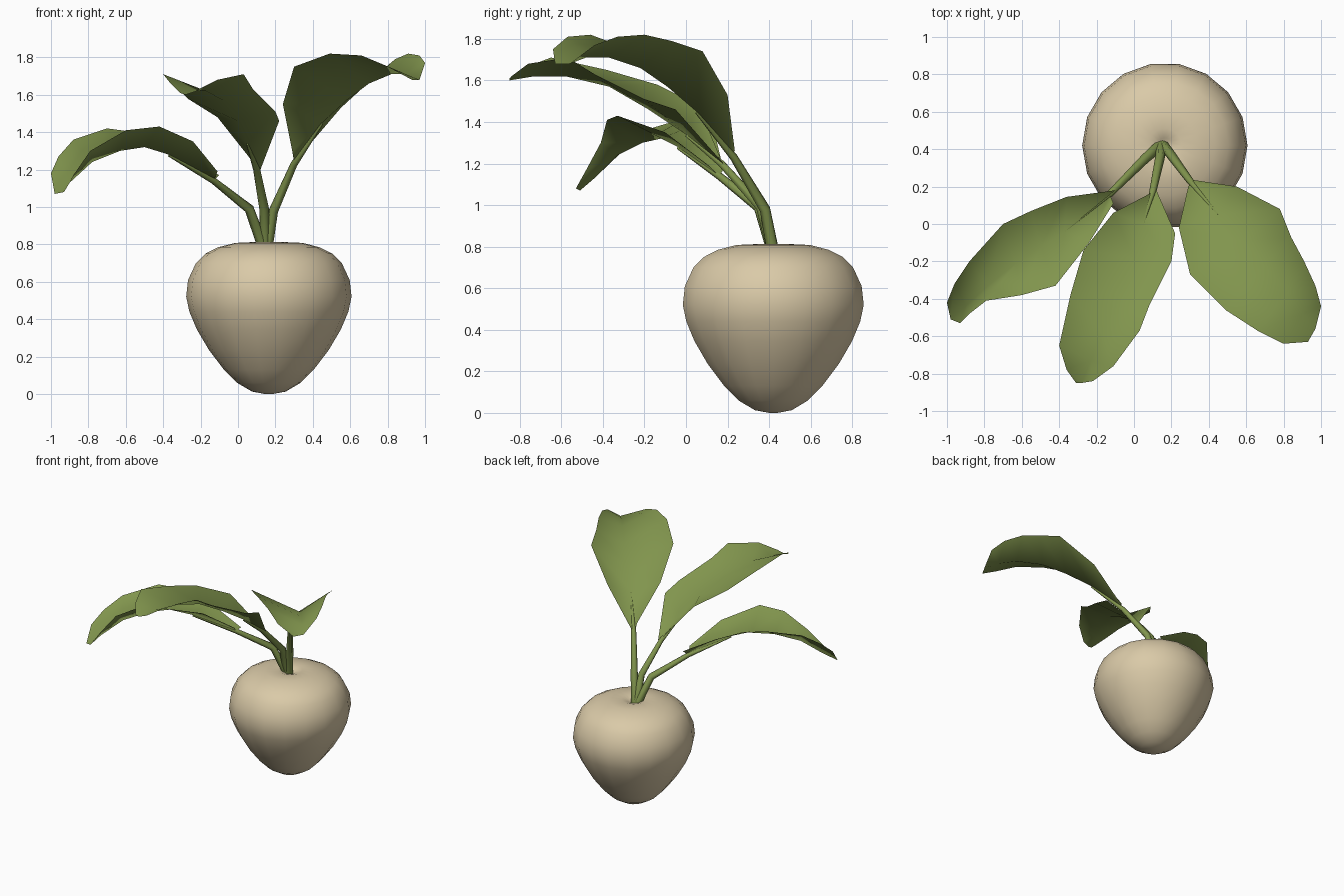
import bpy, bmesh, math


def material(name, rgb):
    m = bpy.data.materials.new(name)
    m.diffuse_color = (*rgb, 1)
    return m


ROOT = material("cream_root", (0.70, 0.59, 0.39))
GREEN = material("leaf_green", (0.22, 0.30, 0.075))


def finish(bm, name, mat, angle=180):
    mesh = bpy.data.meshes.new(name)
    bm.to_mesh(mesh)
    bm.free()
    mesh.materials.append(mat)
    ob = bpy.data.objects.new(name, mesh)
    bpy.context.collection.objects.link(ob)
    bpy.ops.object.select_all(action='DESELECT')
    ob.select_set(True)
    bpy.context.view_layer.objects.active = ob
    bpy.ops.object.shade_smooth_by_angle(angle=math.radians(angle))
    return ob


def lathe(name, profile, centre, sides, mat):
    """Closed solid of revolution from (radius, height) pairs."""
    bm = bmesh.new()
    rings = []
    for r, z in profile:
        rings.append([bm.verts.new((centre[0] + r * math.cos(math.tau * i / sides),
                                    centre[1] + r * math.sin(math.tau * i / sides), z))
                      for i in range(sides)])
    for a, b in zip(rings, rings[1:]):
        for i in range(sides):
            j = (i + 1) % sides
            bm.faces.new((a[i], a[j], b[j], b[i]))
    bm.faces.new(rings[0][::-1])
    bm.faces.new(rings[-1])
    return finish(bm, name, mat)


def leaf(name, left, rib, right):
    """Thin V-folded blade stretched between two edges and a midrib."""
    bm = bmesh.new()
    rails = [[bm.verts.new(p) for p in rail] for rail in (left, rib, right)]
    for a, b in zip(rails, rails[1:]):
        for i in range(len(a) - 1):
            bm.faces.new((a[i], a[i + 1], b[i + 1], b[i]))
    bmesh.ops.recalc_face_normals(bm, faces=bm.faces)
    if sum(f.normal.z for f in bm.faces) < 0:
        bmesh.ops.reverse_faces(bm, faces=bm.faces)
    return finish(bm, name, GREEN)


def stem(name, points, radii):
    """Tapered six-sided stalk."""
    cu = bpy.data.curves.new(name, 'CURVE')
    cu.dimensions = '3D'
    cu.bevel_depth = 1.0
    cu.bevel_resolution = 1
    cu.use_fill_caps = True
    sp = cu.splines.new('POLY')
    sp.points.add(len(points) - 1)
    for p, co, r in zip(sp.points, points, radii):
        p.co = (*co, 1)
        p.radius = r
    cu.materials.append(GREEN)
    ob = bpy.data.objects.new(name, cu)
    bpy.context.collection.objects.link(ob)
    bpy.ops.object.select_all(action='DESELECT')
    ob.select_set(True)
    bpy.context.view_layer.objects.active = ob
    bpy.ops.object.convert(target='MESH')
    bpy.ops.object.shade_smooth_by_angle(angle=math.radians(70))


# Root bulb with a shallow dimple on top
lathe("root_bulb",
      [(0.02, 0.0), (0.09, 0.013), (0.17, 0.06), (0.24, 0.13), (0.32, 0.235),
       (0.385, 0.345), (0.425, 0.44), (0.442, 0.52), (0.432, 0.61), (0.39, 0.70),
       (0.34, 0.75), (0.27, 0.785), (0.18, 0.808), (0.09, 0.812), (0.04, 0.795),
       (0.01, 0.775)],
      (0.165, 0.42), 18, ROOT)

# Left leaf and stalk
leaf("left_leaf",
     [(-0.10, 0.18, 1.17), (-0.36, 0.145, 1.32), (-0.55, 0.07, 1.40), (-0.70, 0.0, 1.42),
      (-0.88, -0.20, 1.36), (-0.96, -0.32, 1.27), (-1.0, -0.42, 1.18)],
     [(-0.13, 0.16, 1.14), (-0.37, -0.04, 1.28), (-0.50, -0.12, 1.32), (-0.63, -0.21, 1.30),
      (-0.78, -0.33, 1.24), (-0.90, -0.44, 1.13), (-0.98, -0.51, 1.07)],
     [(-0.11, 0.11, 1.19), (-0.24, -0.10, 1.35), (-0.42, -0.33, 1.43), (-0.60, -0.38, 1.41),
      (-0.79, -0.41, 1.30), (-0.88, -0.48, 1.17), (-0.93, -0.53, 1.08)])
stem("left_stalk",
     [(0.14, 0.42, 0.77), (0.06, 0.35, 0.99), (-0.13, 0.16, 1.14), (-0.37, -0.04, 1.275)],
     [0.03, 0.026, 0.018, 0.006])

# Middle leaf and stalk
leaf("middle_leaf",
     [(0.08, 0.16, 1.24), (-0.11, 0.06, 1.48), (-0.27, -0.14, 1.58), (-0.34, -0.38, 1.65),
      (-0.40, -0.65, 1.71), (-0.36, -0.78, 1.66), (-0.31, -0.85, 1.61)],
     [(0.10, 0.17, 1.20), (0.05, 0.0, 1.34), (0.0, -0.18, 1.46), (-0.08, -0.37, 1.57),
      (-0.17, -0.58, 1.62), (-0.23, -0.73, 1.62), (-0.28, -0.85, 1.60)],
     [(0.12, 0.18, 1.20), (0.22, -0.05, 1.46), (0.20, -0.20, 1.51), (0.08, -0.44, 1.63),
      (0.03, -0.57, 1.71), (-0.11, -0.76, 1.68), (-0.22, -0.84, 1.62)])
stem("middle_stalk",
     [(0.145, 0.42, 0.77), (0.14, 0.36, 0.99), (0.10, 0.17, 1.20), (0.05, 0.0, 1.335)],
     [0.03, 0.026, 0.019, 0.006])

# Right leaf and stalk
leaf("right_leaf",
     [(0.29, 0.20, 1.30), (0.24, -0.02, 1.55), (0.30, -0.27, 1.75), (0.49, -0.46, 1.82),
      (0.66, -0.57, 1.81), (0.80, -0.64, 1.75), (0.93, -0.63, 1.68)],
     [(0.30, 0.21, 1.24), (0.45, 0.05, 1.45), (0.58, -0.09, 1.57), (0.70, -0.22, 1.66),
      (0.82, -0.37, 1.71), (0.90, -0.48, 1.71), (0.97, -0.56, 1.68)],
     [(0.32, 0.235, 1.26), (0.55, 0.20, 1.53), (0.78, 0.08, 1.74), (0.84, -0.07, 1.79),
      (0.91, -0.20, 1.82), (0.97, -0.33, 1.81), (1.0, -0.44, 1.77)])
stem("right_stalk",
     [(0.155, 0.42, 0.77), (0.19, 0.38, 0.98), (0.30, 0.23, 1.23), (0.45, 0.05, 1.445)],
     [0.03, 0.026, 0.019, 0.006])
